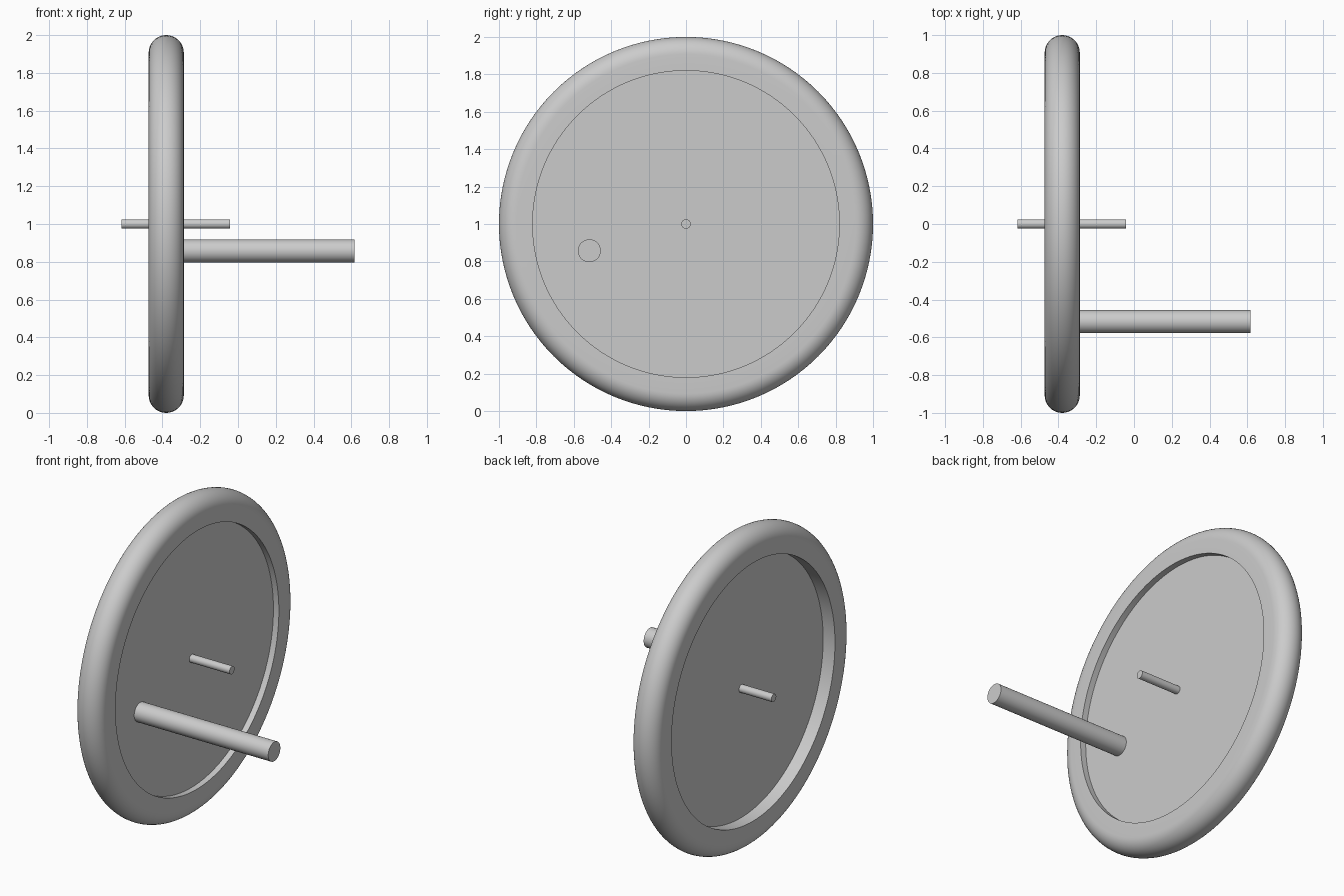
import bpy, bmesh, math
from mathutils import Matrix, Vector

cube = bpy.data.objects.get("Cube")
if cube:
    bpy.data.objects.remove(cube, do_unlink=True)

grey = bpy.data.materials.new("light_grey")
grey.use_nodes = True
grey.diffuse_color = (0.6, 0.6, 0.6, 1)
grey.node_tree.nodes["Principled BSDF"].inputs["Base Color"].default_value = (0.6, 0.6, 0.6, 1)


def lathe(name, profile, centre, steps):
    """Spin (x, radius) points about an axis parallel to x."""
    bm = bmesh.new()
    verts = [bm.verts.new((x, 0, r)) for x, r in profile]
    edges = [bm.edges.new(pair) for pair in zip(verts, verts[1:])]
    bmesh.ops.spin(bm, geom=verts + edges, cent=(0, 0, 0), axis=(1, 0, 0),
                   angle=math.tau, steps=steps, use_duplicate=False)
    bmesh.ops.remove_doubles(bm, verts=bm.verts, dist=0.0001)
    bmesh.ops.recalc_face_normals(bm, faces=bm.faces)
    bmesh.ops.translate(bm, verts=bm.verts, vec=centre)
    mesh = bpy.data.meshes.new(name)
    bm.to_mesh(mesh)
    bm.free()
    mesh.materials.append(grey)
    obj = bpy.data.objects.new(name, mesh)
    bpy.context.collection.objects.link(obj)
    bpy.ops.object.select_all(action='DESELECT')
    obj.select_set(True)
    bpy.context.view_layer.objects.active = obj
    bpy.ops.object.shade_smooth_by_angle(angle=math.radians(30))
    return obj


def rod(name, x0, x1, radius, y, z):
    lathe(name, [(x0, 0), (x0, radius), (x1, radius), (x1, 0)], (0, y, z), 48)


# Wheel: rounded rim with a web recessed on both sides
mid, half, inner = -0.38, 0.093, 0.82
web_outer, web_inner = -0.39, -0.325
arc = [(mid - half * math.cos(a), 1 - half + half * math.sin(a))
       for a in (math.pi * i / 20 for i in range(21))]
wheel = [(web_outer, 0), (web_outer, inner), (mid - half, inner), *arc,
         (mid + half, inner), (web_inner, inner), (web_inner, 0)]
lathe("wheel", wheel, (0, 0, 1), 128)

# Axle through the hub and the off-centre crank handle
rod("axle", -0.617, -0.042, 0.025, 0, 1)
rod("crank_handle", -0.35, 0.617, 0.061, -0.517, 0.857)
